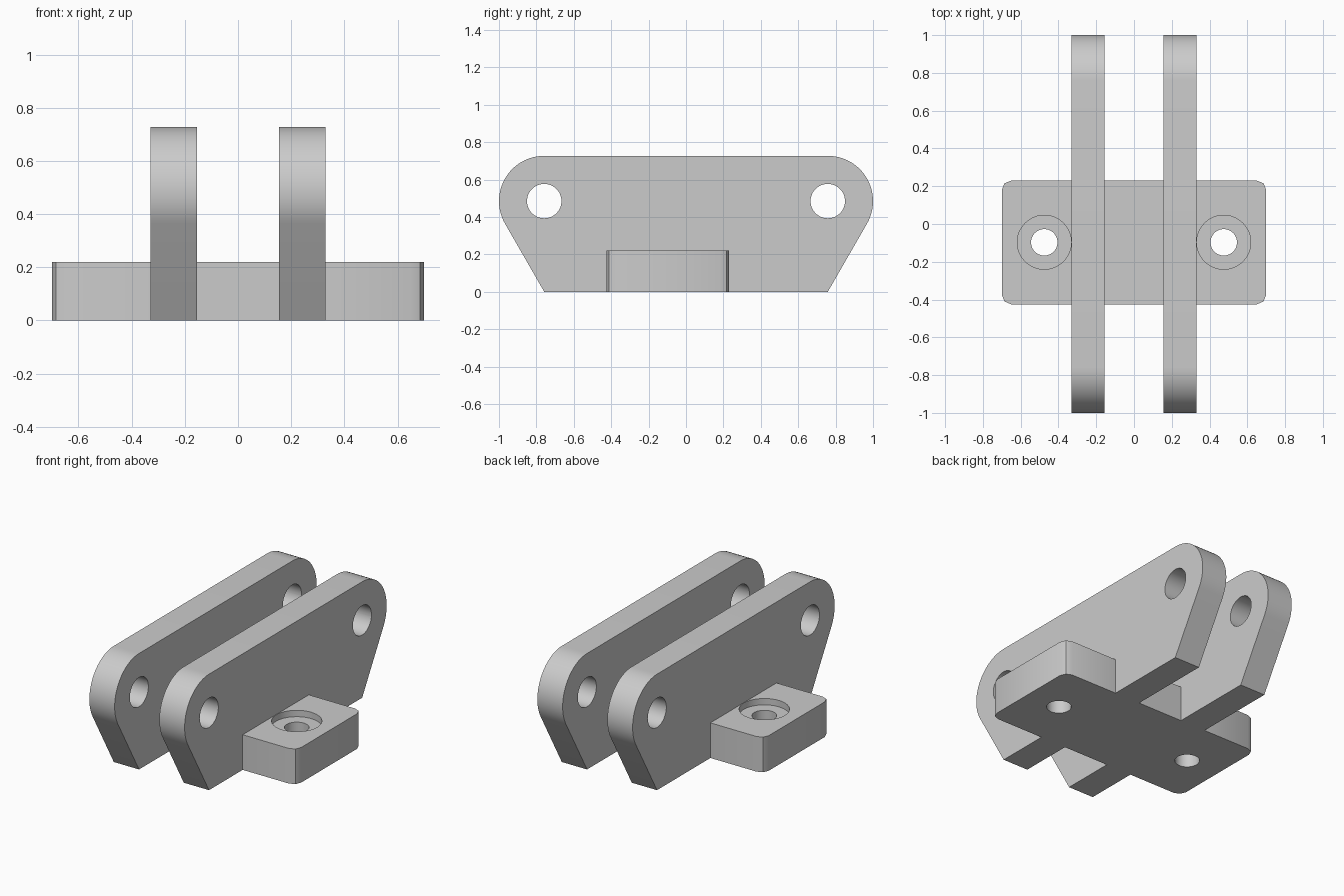
import bpy
import bmesh
from math import sin, cos, radians
from mathutils import Vector

cube = bpy.data.objects.get("Cube")
if cube:
    bpy.data.objects.remove(cube, do_unlink=True)

grey = bpy.data.materials.new("plain grey")
grey.use_nodes = True
GREY = (0.6, 0.6, 0.6, 1)
grey.diffuse_color = GREY
grey.node_tree.nodes["Principled BSDF"].inputs["Base Color"].default_value = GREY


def arc(cx, cy, r, start, end, steps):
    angles = [radians(start + (end - start) * i / steps) for i in range(steps + 1)]
    return [(cx + r * cos(a), cy + r * sin(a)) for a in angles]


def prism(name, outline, low, high, along_x=False):
    """Extrude a flat outline along z, or a (y, z) outline along x."""
    bm = bmesh.new()
    place = (lambda p: (low, p[0], p[1])) if along_x else (lambda p: (p[0], p[1], low))
    face = bm.faces.new([bm.verts.new(place(p)) for p in outline])
    out = bmesh.ops.extrude_face_region(bm, geom=[face])
    shift = Vector((1, 0, 0) if along_x else (0, 0, 1)) * (high - low)
    verts = [g for g in out["geom"] if isinstance(g, bmesh.types.BMVert)]
    bmesh.ops.translate(bm, vec=shift, verts=verts)
    bmesh.ops.recalc_face_normals(bm, faces=bm.faces)
    mesh = bpy.data.meshes.new(name)
    bm.to_mesh(mesh)
    bm.free()
    mesh.materials.append(grey)
    obj = bpy.data.objects.new(name, mesh)
    bpy.context.collection.objects.link(obj)
    return obj


def activate(obj):
    bpy.ops.object.select_all(action="DESELECT")
    obj.select_set(True)
    bpy.context.view_layer.objects.active = obj


def drill(obj, cx, cy, r, low, high, along_x=False):
    """Cut a round hole and discard the cutter."""
    cutter = prism("drill", arc(cx, cy, r, 0, 360, 48)[:-1], low, high, along_x)
    cutter.hide_render = True
    activate(obj)
    mod = obj.modifiers.new("hole", "BOOLEAN")
    mod.operation, mod.solver, mod.object = "DIFFERENCE", "EXACT", cutter
    bpy.ops.object.modifier_apply(modifier=mod.name)
    bpy.data.objects.remove(cutter, do_unlink=True)


INNER, OUTER = 0.155, 0.33       # plate faces in x
PIN_Y, PIN_Z, END_R = 0.758, 0.485, 0.242
FRONT, BACK, BASE_TOP = -0.425, 0.23, 0.22
EAR_END, FILLET = 0.70, 0.05
BOLT_X, BOLT_Y = 0.475, -0.097

parts = []
for side, sx in (("left", 1), ("right", -1)):
    # Upright plate with rounded ends and two pin holes
    outline = [(-PIN_Y, 0), (PIN_Y, 0)]
    outline += arc(PIN_Y, PIN_Z, END_R, -30, 90, 24)
    outline += arc(-PIN_Y, PIN_Z, END_R, 90, 210, 24)
    lo, hi = sorted((sx * INNER, sx * OUTER))
    plate = prism(side + "_plate", outline, lo, hi, True)
    for y in (-PIN_Y, PIN_Y):
        drill(plate, y, PIN_Z, 0.092, lo - 0.1, hi + 0.1, True)

    # Mounting ear with rounded outer corners and a counterbored bolt hole
    corner_x = EAR_END - FILLET
    outline = [(OUTER, FRONT)]
    outline += arc(corner_x, FRONT + FILLET, FILLET, -90, 0, 2)
    outline += arc(corner_x, BACK - FILLET, FILLET, 0, 90, 2)
    outline += [(OUTER, BACK)]
    ear = prism(side + "_ear", [(sx * x, y) for x, y in outline], 0, BASE_TOP)
    drill(ear, sx * BOLT_X, BOLT_Y, 0.143, BASE_TOP - 0.04, BASE_TOP + 0.1)
    drill(ear, sx * BOLT_X, BOLT_Y, 0.07, -0.1, BASE_TOP + 0.1)
    parts += [plate, ear]

# Web joining the plates
web = [(-INNER, FRONT), (INNER, FRONT), (INNER, BACK), (-INNER, BACK)]
parts.append(prism("centre_web", web, 0, BASE_TOP))

for obj in parts:
    activate(obj)
    bpy.ops.object.shade_smooth_by_angle(angle=radians(30))
